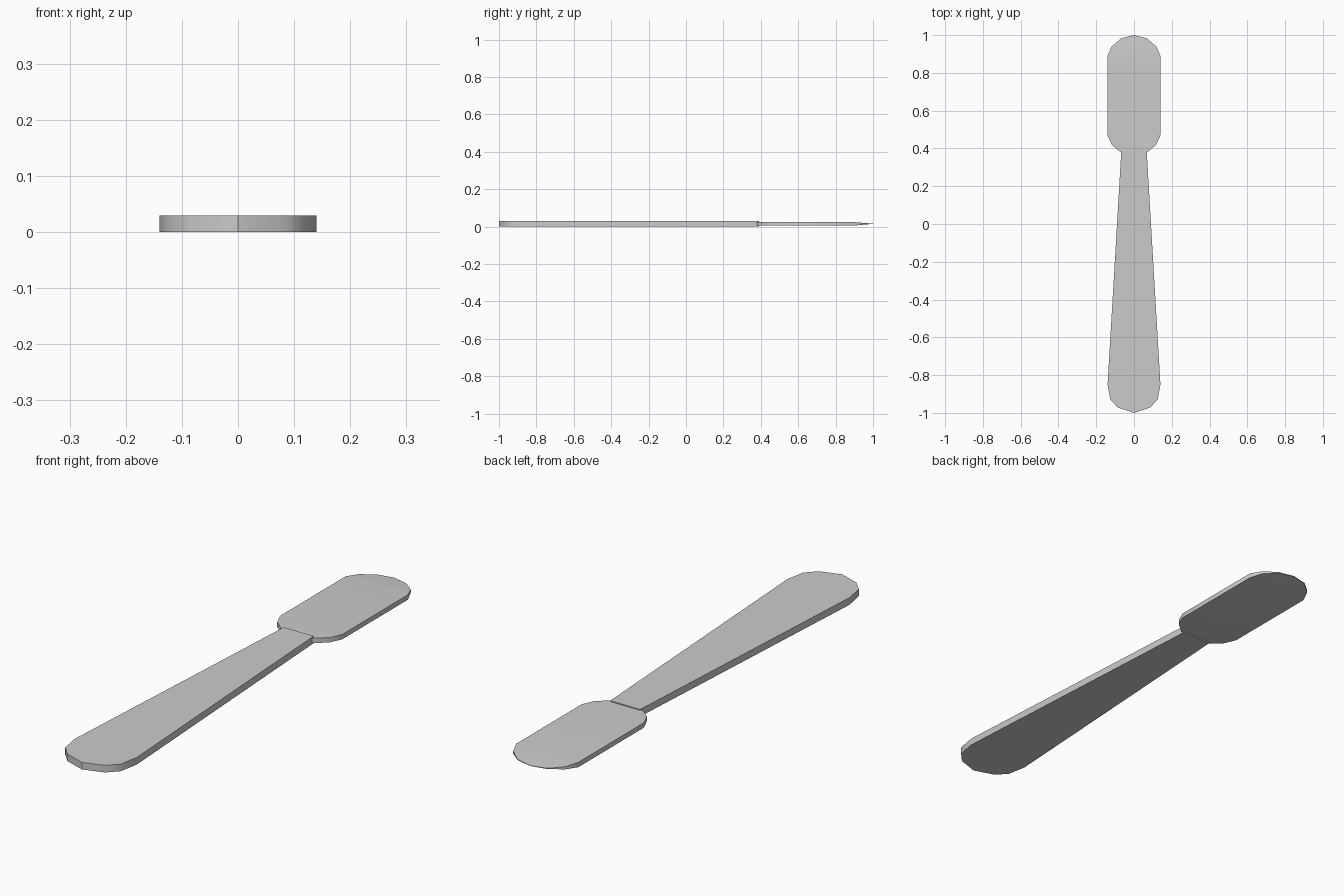
import bpy, bmesh
from math import radians

if "Cube" in bpy.data.objects:
    bpy.data.objects.remove(bpy.data.objects["Cube"])


def loft(name, stations, zc):
    """Flat bar lofted along y from (y, half width, half thickness) stations."""
    bm = bmesh.new()
    rings = []
    for y, w, t in stations:
        rings.append([bm.verts.new((x, y, zc + z))
                      for x, z in ((-w, -t), (w, -t), (w, t), (-w, t))])
    for a, b in zip(rings, rings[1:]):
        for i in range(4):
            j = (i + 1) % 4
            bm.faces.new((a[i], a[j], b[j], b[i]))
    bm.faces.new(rings[0])
    bm.faces.new(rings[-1])
    # merge the pointed ends, then dissolve coplanar strips
    bmesh.ops.remove_doubles(bm, verts=bm.verts, dist=0.0005)
    bmesh.ops.recalc_face_normals(bm, faces=bm.faces)
    bmesh.ops.dissolve_limit(bm, angle_limit=radians(0.5),
                             verts=bm.verts, edges=bm.edges)
    mesh = bpy.data.meshes.new(name)
    bm.to_mesh(mesh)
    bm.free()
    ob = bpy.data.objects.new(name, mesh)
    bpy.context.collection.objects.link(ob)
    bpy.ops.object.select_all(action='DESELECT')
    ob.select_set(True)
    bpy.context.view_layer.objects.active = ob
    bpy.ops.object.shade_smooth_by_angle(angle=radians(35))
    return ob


# Handle: rounded butt, narrowing toward the blade
H = 0.0145
loft("handle", [(-1.0, 0.0, H), (-0.972, 0.085, H), (-0.93, 0.125, H),
                (-0.85, 0.14, H), (0.39, 0.067, H)], H)

# Blade: rounded at both ends, thinning to an edge at the tip
B = 0.01
loft("blade", [(0.36, 0.0, B), (0.38, 0.07, B), (0.42, 0.118, B),
               (0.47, 0.14, B), (0.89, 0.14, B), (0.94, 0.118, 0.0055),
               (0.983, 0.068, 0.0018), (1.0, 0.0, 0.0006)], 0.015)
